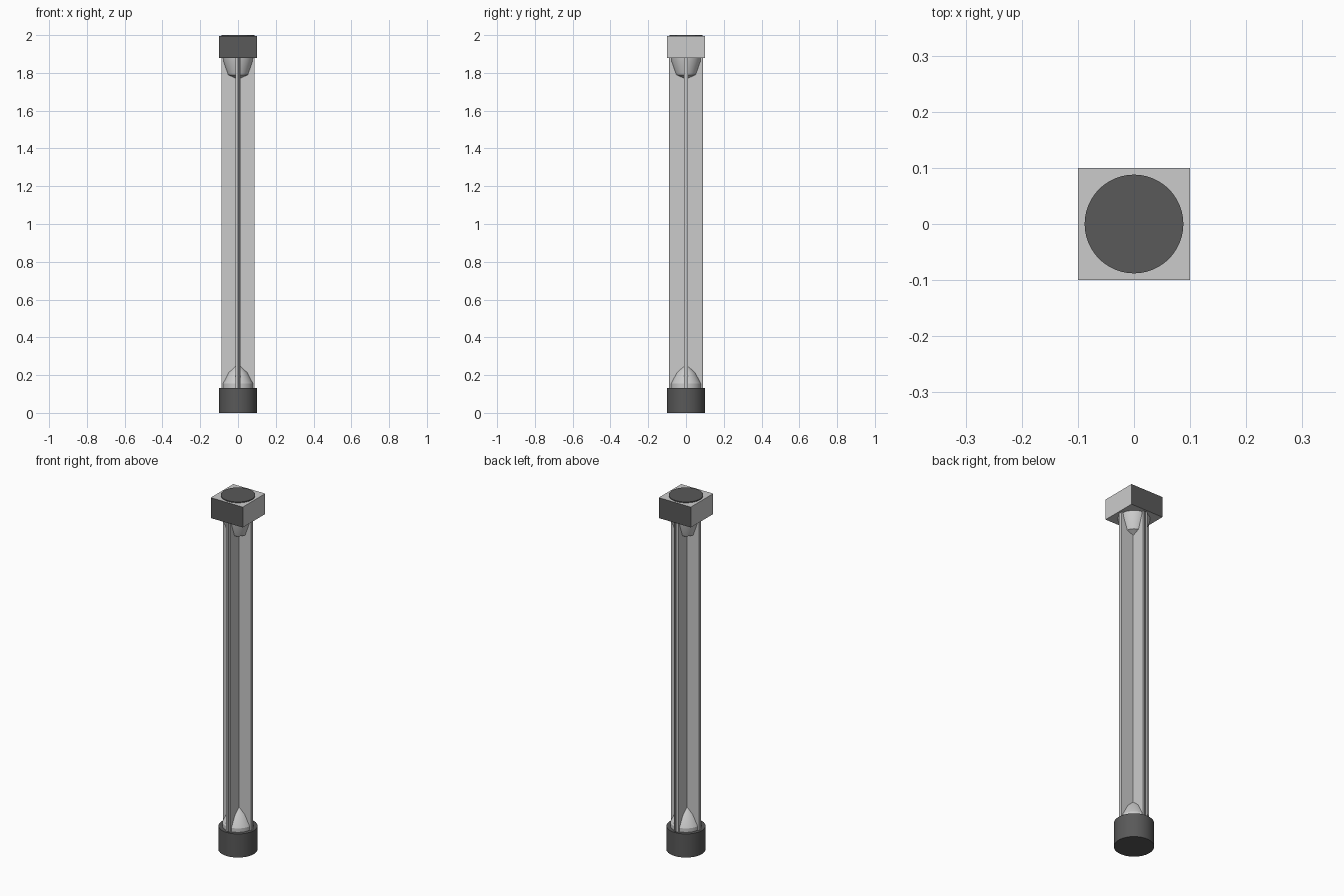
import bpy, bmesh, math

if "Cube" in bpy.data.objects:
    bpy.data.objects.remove(bpy.data.objects["Cube"])

dark = bpy.data.materials.new("dark_grey")
dark.diffuse_color = (0.1, 0.1, 0.1, 1)
dark.use_nodes = True
dark.node_tree.nodes["Principled BSDF"].inputs["Base Color"].default_value = dark.diffuse_color


def make(name, bm, smooth=False):
    bmesh.ops.recalc_face_normals(bm, faces=bm.faces[:])
    me = bpy.data.meshes.new(name)
    bm.to_mesh(me)
    bm.free()
    ob = bpy.data.objects.new(name, me)
    bpy.context.collection.objects.link(ob)
    if smooth:
        bpy.ops.object.select_all(action='DESELECT')
        bpy.context.view_layer.objects.active = ob
        ob.select_set(True)
        bpy.ops.object.shade_smooth_by_angle(angle=math.radians(25))
    return ob


def box(name, x0, x1, y0, y1, z0, z1):
    bm = bmesh.new()
    bmesh.ops.create_cube(bm, size=1)
    for v in bm.verts:
        v.co = (x1 if v.co.x > 0 else x0, y1 if v.co.y > 0 else y0, z1 if v.co.z > 0 else z0)
    return make(name, bm)


def lathe(name, profile, n=48):
    bm = bmesh.new()
    rings = [[bm.verts.new((r * math.cos(2 * math.pi * i / n), r * math.sin(2 * math.pi * i / n), z))
              for i in range(n)] for r, z in profile]
    for a, b in zip(rings, rings[1:]):
        for i in range(n):
            j = (i + 1) % n
            bm.faces.new((a[i], a[j], b[j], b[i]))
    bm.faces.new(rings[0])
    bm.faces.new(rings[-1])
    return make(name, bm, True)


# Round foot
foot = lathe("round_foot", [(0.1, 0), (0.1, 0.133)])
foot.data.materials.append(dark)

# Cross-shaped shaft, outlined as one profile
a, hx, hy = 0.088, 0.010, 0.014
quarter = [(a, hx), (hy, hx), (hy, a)]
outline = (quarter + [(-x, y) for x, y in reversed(quarter)]
           + [(-x, -y) for x, y in quarter] + [(x, -y) for x, y in reversed(quarter)])
bm = bmesh.new()
face = bm.faces.new([bm.verts.new((x, y, 0.12)) for x, y in outline])
ext = bmesh.ops.extrude_face_region(bm, geom=[face])
for v in ext["geom"]:
    if isinstance(v, bmesh.types.BMVert):
        v.co.z = 1.89
make("cross_shaft", bm)

# Tapered plugs filling the flutes at both ends
lathe("lower_plug", [(0.08, 0.12), (0.08, 0.155), (0.05, 0.213), (0.012, 0.25)])
lathe("upper_plug", [(0.08, 1.89), (0.078, 1.862), (0.053, 1.79), (0.012, 1.77)])

# Square head: dark front and back, grey sides
head = box("square_head", -0.1, 0.1, -0.1, 0.1, 1.88, 1.995)
head.data.materials.append(None)
head.data.materials.append(dark)
for p in head.data.polygons:
    if abs(p.normal.y) > 0.5:
        p.material_index = 1

# Round plate on top
plate = lathe("top_plate", [(0.088, 1.99), (0.088, 2.0)])
plate.data.materials.append(dark)

# Thin dark strips down the front and back fins
for name, y in (("front_strip", -a), ("back_strip", a)):
    s = box(name, -0.002, 0.010, y - 0.001, y + 0.001, 0.13, 1.885)
    s.data.materials.append(dark)
